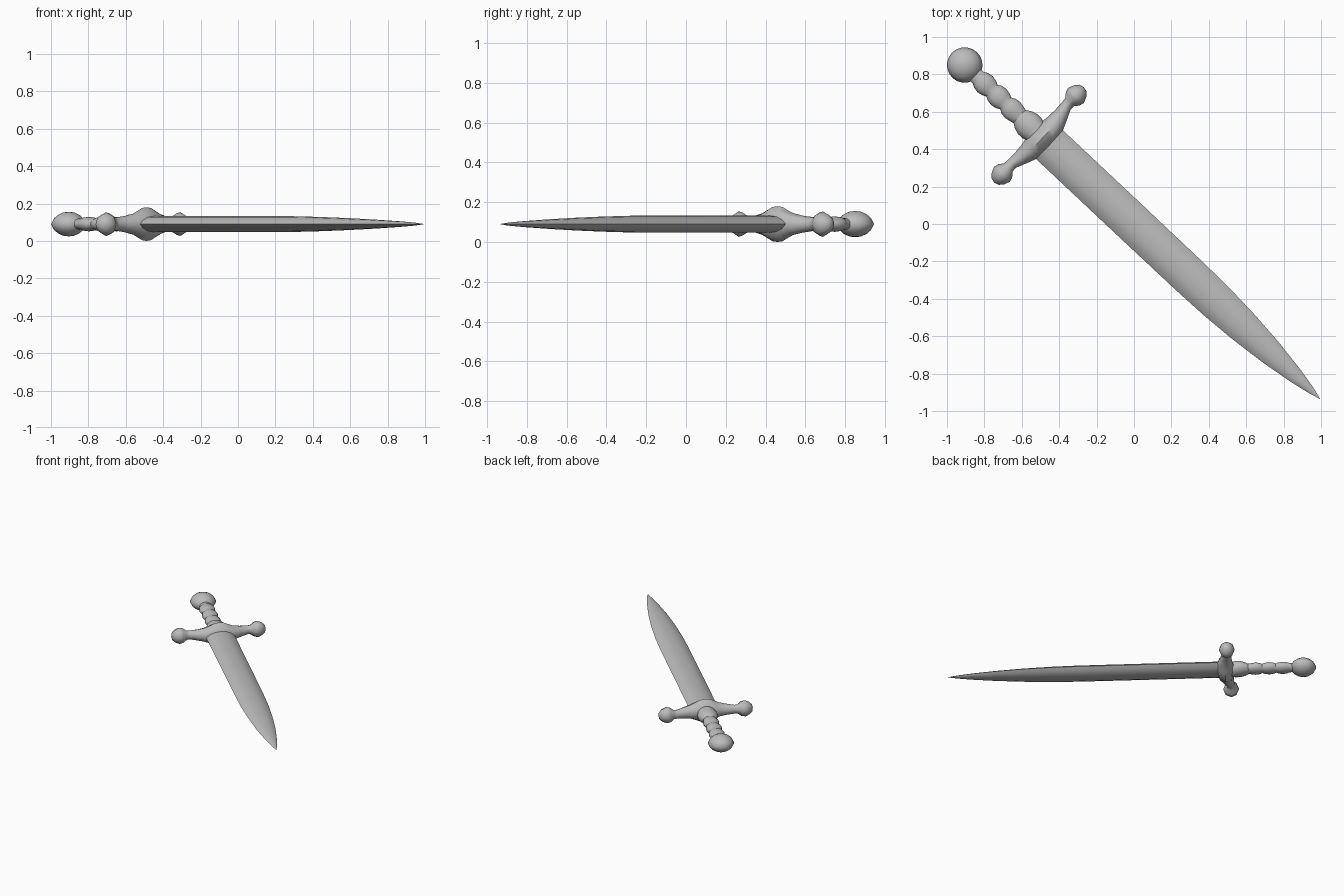
import bpy, bmesh, math
from mathutils import Matrix, Vector

cube = bpy.data.objects.get("Cube")
if cube:
    bpy.data.objects.remove(cube)

steel = bpy.data.materials.new("grey steel")
steel.use_nodes = True
GREY = (0.5, 0.5, 0.5, 1)
steel.diffuse_color = GREY
steel.node_tree.nodes["Principled BSDF"].inputs["Base Color"].default_value = GREY

# Sword frame: local x runs from pommel to tip, origin at the pommel
TIP = Vector((0.997, -0.937))
HUB = Vector((-0.905, 0.85))
LENGTH = (TIP - HUB).length
FRAME = (Matrix.Translation((HUB.x, HUB.y, 0.09))
         @ Matrix.Rotation(math.atan2(TIP.y - HUB.y, TIP.x - HUB.x), 4, "Z"))


def circle(n):
    return [(math.cos(math.tau * i / n), math.sin(math.tau * i / n)) for i in range(n)]


def loft(name, stations, section, place, angle=40):
    """Skin a scaled section through stations; place maps (station, a, b) to a point."""
    bm = bmesh.new()
    rings = [[bm.verts.new(place(s, a, b)) for a, b in section] for s in stations]
    n = len(section)
    for r0, r1 in zip(rings, rings[1:]):
        for i in range(n):
            j = (i + 1) % n
            bm.faces.new((r0[i], r0[j], r1[j], r1[i]))
    bm.faces.new(rings[0][::-1])
    bm.faces.new(rings[-1])
    bmesh.ops.remove_doubles(bm, verts=bm.verts, dist=0.0003)
    bmesh.ops.recalc_face_normals(bm, faces=bm.faces)
    mesh = bpy.data.meshes.new(name)
    bm.to_mesh(mesh)
    bm.free()
    mesh.materials.append(steel)
    obj = bpy.data.objects.new(name, mesh)
    bpy.context.collection.objects.link(obj)
    obj.matrix_world = FRAME
    bpy.ops.object.select_all(action="DESELECT")
    obj.select_set(True)
    bpy.context.view_layer.objects.active = obj
    bpy.ops.object.shade_smooth_by_angle(angle=math.radians(angle))
    return obj


def along_axis(s, a, b):
    return (s[0], a * s[1], b * s[2])


# Blade: lens section with two sharp edges, tapering to the tip
half = [(1, 0), (0.75, 0.55), (0.4, 0.9), (0, 1), (-0.4, 0.9), (-0.75, 0.55)]
lens = half + [(-a, -b) for a, b in half]
blade = [(0.57, 0.105, 0.042), (1.2, 0.105, 0.042), (1.65, 0.104, 0.042),
         (1.85, 0.1, 0.038), (2.05, 0.088, 0.032), (2.25, 0.068, 0.024),
         (2.43, 0.041, 0.015), (2.54, 0.019, 0.008), (LENGTH, 0.0, 0.0)]
loft("blade", blade, lens, along_axis, 50)

# Crossguard: position across, centre along the sword, half depth, half height
arm = [(0.035, 0.57, 0.066, 0.086), (0.07, 0.57, 0.062, 0.07), (0.105, 0.568, 0.054, 0.055),
       (0.16, 0.558, 0.041, 0.043), (0.215, 0.545, 0.03, 0.035), (0.24, 0.545, 0.032, 0.038),
       (0.265, 0.545, 0.052, 0.058), (0.29, 0.545, 0.058, 0.064), (0.32, 0.545, 0.046, 0.05),
       (0.343, 0.545, 0.026, 0.028), (0.35, 0.545, 0, 0)]
guard = [(-v, *rest) for v, *rest in reversed(arm)] + [(0, 0.57, 0.066, 0.09)] + arm
loft("crossguard", guard, circle(8), lambda s, a, b: (s[1] + a * s[2], s[0], b * s[3]), 50)

# Collar between grip and crossguard
collar = [(0.4, 0.045, 0.034), (0.425, 0.062, 0.045), (0.46, 0.074, 0.053),
          (0.495, 0.073, 0.055), (0.53, 0.062, 0.055), (0.57, 0.06, 0.06)]
loft("collar", collar, circle(16), along_axis)

# Grip: three rounded beads in a row
grip = [(0.05, 0.042, 0.03)]
for start in (0.1, 0.2, 0.3):
    grip += [(start, 0.043, 0.03), (start + 0.02, 0.054, 0.036), (start + 0.05, 0.059, 0.039),
             (start + 0.08, 0.053, 0.036)]
grip.append((0.42, 0.043, 0.03))
loft("grip", grip, circle(16), along_axis)

# Pommel: flattened ball turned about the vertical
rim = [(0, 0.066), (0.03, 0.062), (0.058, 0.049), (0.08, 0.03)]
pommel = rim + [(0.095, 0)] + [(r, -z) for r, z in reversed(rim)]
loft("pommel", pommel, circle(20), lambda s, a, b: (a * s[0], b * s[0], s[1]), 60)
